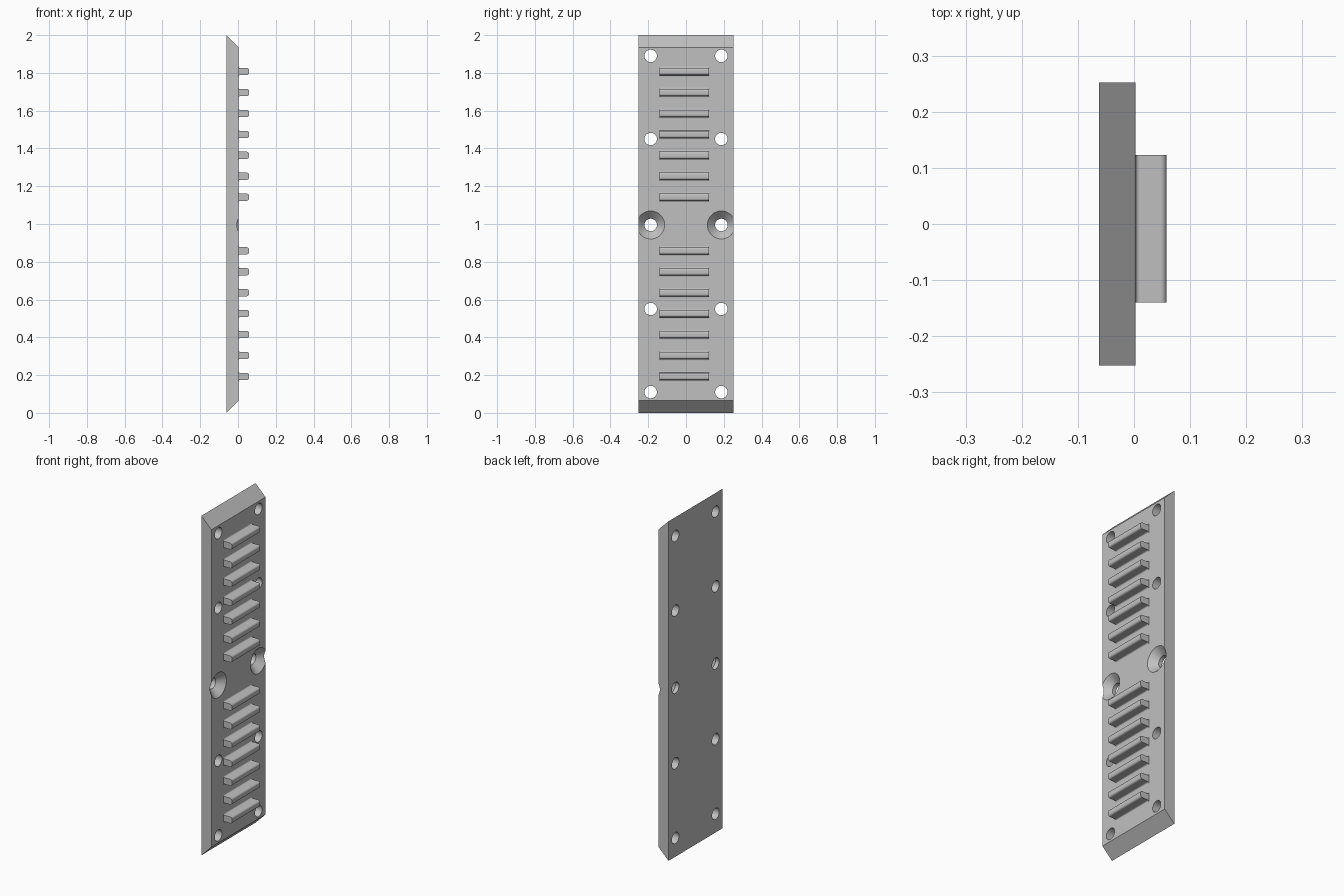
import bpy, bmesh, math
from mathutils import Matrix

if "Cube" in bpy.data.objects:
    bpy.data.objects.remove(bpy.data.objects["Cube"])

# Plate and rib dimensions
BACK, FACE, TIP = -0.062, 0.003, 0.058
HALF_WIDTH, HEIGHT, BEVEL = 0.252, 2.0, 0.065
HOLE_Y, HOLE_R, SINK_R = 0.187, 0.033, 0.074
MIDDLE = 0.995

metal = bpy.data.materials.new("plain_grey")
metal.use_nodes = True
grey = (0.53, 0.53, 0.53, 1)
metal.diffuse_color = grey
metal.node_tree.nodes["Principled BSDF"].inputs["Base Color"].default_value = grey


def make_object(name, bm):
    bmesh.ops.recalc_face_normals(bm, faces=bm.faces)
    mesh = bpy.data.meshes.new(name)
    bm.to_mesh(mesh)
    bm.free()
    mesh.materials.append(metal)
    obj = bpy.data.objects.new(name, mesh)
    bpy.context.collection.objects.link(obj)
    return obj


def extrude_profile(name, profile, y0, y1):
    """Extrude an (x, z) outline along y."""
    bm = bmesh.new()
    face = bm.faces.new([bm.verts.new((x, y0, z)) for x, z in profile])
    moved = bmesh.ops.extrude_face_region(bm, geom=[face])["geom"]
    verts = [v for v in moved if isinstance(v, bmesh.types.BMVert)]
    bmesh.ops.translate(bm, verts=verts, vec=(0, y1 - y0, 0))
    return make_object(name, bm)


def drill(target, name, x0, x1, r0, r1, heights):
    """Cut a mirrored row of round holes along x."""
    bm = bmesh.new()
    for z in heights:
        for side in (-1, 1):
            place = Matrix.Translation(((x0 + x1) / 2, side * HOLE_Y, z))
            bmesh.ops.create_cone(bm, cap_ends=True, segments=48, radius1=r0, radius2=r1,
                                  depth=x1 - x0, matrix=place @ Matrix.Rotation(math.pi / 2, 4, "Y"))
    cutter = make_object(name, bm)
    cutter.hide_render = True
    mod = target.modifiers.new(name, "BOOLEAN")
    mod.operation, mod.solver, mod.object = "DIFFERENCE", "EXACT", cutter
    bpy.context.view_layer.objects.active = target
    bpy.ops.object.modifier_apply(modifier=mod.name)
    bpy.data.objects.remove(cutter)


def smooth(obj):
    bpy.ops.object.select_all(action="DESELECT")
    obj.select_set(True)
    bpy.context.view_layer.objects.active = obj
    bpy.ops.object.shade_smooth_by_angle(angle=math.radians(30))


# Back plate with sloped ends
plate = extrude_profile("back_plate", [(BACK, 0), (FACE, BEVEL), (FACE, HEIGHT - BEVEL), (BACK, HEIGHT)],
                        -HALF_WIDTH, HALF_WIDTH)

# Through holes, then countersinks around the middle pair
hole_heights = [MIDDLE] + [1 + s * d for s in (-1, 1) for d in (0.45, 0.89)]
drill(plate, "hole_cutter", BACK - 0.05, FACE + 0.05, HOLE_R, HOLE_R, hole_heights)
depth, rise = 0.05, 0.02
drill(plate, "countersink_cutter", FACE - depth, FACE + rise, SINK_R - depth, SINK_R + rise, [MIDDLE])
smooth(plate)


# Rib outline: flared root and rounded tip
def arc(cx, cz, r, start, end, steps=6):
    angles = [math.radians(start + (end - start) * i / steps) for i in range(steps + 1)]
    return [(cx + r * math.cos(a), cz + r * math.sin(a)) for a in angles]


half, root, nose = 0.019, 0.007, 0.011
upper = arc(FACE + root, half + root, root, 180, 270) + arc(TIP - nose, half - nose, nose, 90, 0)
outline = [(FACE - 0.01, half + root)] + upper
outline += [(x, -z) for x, z in reversed(outline)]

# Two groups of seven ribs
for group, direction in (("upper", 1), ("lower", -1)):
    for i in range(7):
        z = 1 + direction * (0.142 + 0.1108 * i)
        rib = extrude_profile(f"{group}_rib_{i + 1}", [(x, z + dz) for x, dz in outline], -0.14, 0.123)
        smooth(rib)
